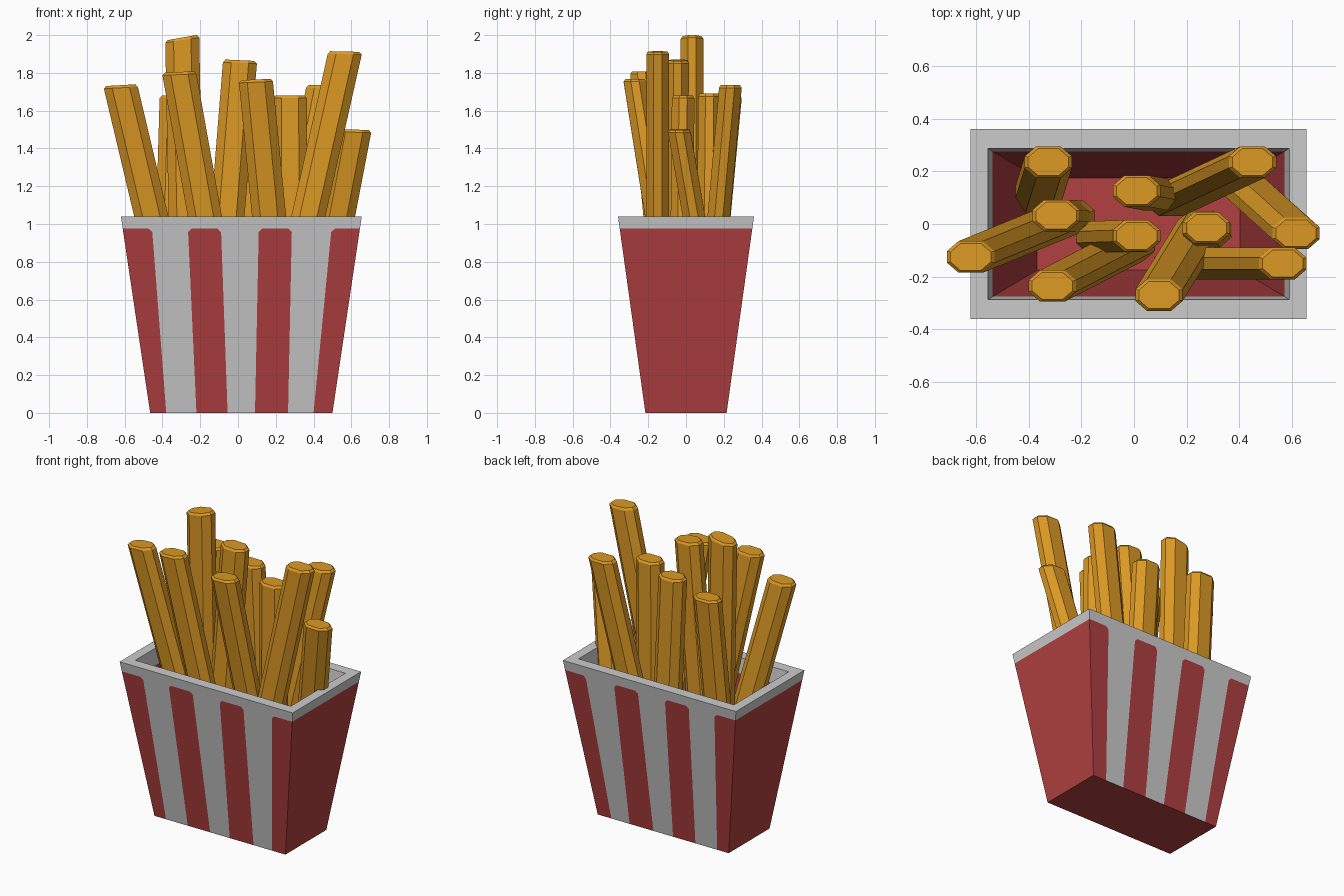
import bpy, bmesh

if "Cube" in bpy.data.objects:
    bpy.data.objects.remove(bpy.data.objects["Cube"])


def material(name, rgb):
    m = bpy.data.materials.new(name)
    m.diffuse_color = (*rgb, 1)
    m.use_nodes = True
    m.node_tree.nodes["Principled BSDF"].inputs["Base Color"].default_value = m.diffuse_color
    return m


RED = material("red card", (0.44, 0.05, 0.052))
WHITE = material("off white card", (0.6, 0.6, 0.6))
GOLD = material("golden potato", (0.72, 0.32, 0.018))


def make_object(name, faces, mats):
    """faces: list of (points, material index); welded into one closed mesh."""
    bm = bmesh.new()
    for pts, mi in faces:
        bm.faces.new([bm.verts.new(p) for p in pts]).material_index = mi
    bmesh.ops.remove_doubles(bm, verts=bm.verts[:], dist=0.0005)
    bmesh.ops.recalc_face_normals(bm, faces=bm.faces[:])
    me = bpy.data.meshes.new(name)
    bm.to_mesh(me)
    bm.free()
    for m in mats:
        me.materials.append(m)
    ob = bpy.data.objects.new(name, me)
    bpy.context.collection.objects.link(ob)
    return ob


# --- tapered box with striped front and back ---
CX, TOP, BAND, CUT = 0.0175, 1.04, 0.975, 0.018


def hx(z): return 0.4825 + 0.155 * z / TOP
def hy(z): return 0.215 + 0.145 * z / TOP


def ring(ax, ay, z):
    return [(CX + sx * ax, sy * ay, z) for sx, sy in ((-1, -1), (1, -1), (1, 1), (-1, 1))]


def wall(lower, upper, mi):
    return [([lower[i], lower[(i + 1) % 4], upper[(i + 1) % 4], upper[i]], mi) for i in range(4)]


low_x = [-0.38, -0.22, -0.055, 0.09, 0.265, 0.40]     # stripe edges at the base
high_x = [-0.455, -0.265, -0.09, 0.11, 0.285, 0.495]  # stripe edges below the rim

faces, base_edges = [], []
for s in (-1, 1):
    def p(x, z): return (x, s * hy(z), z)
    # each edge runs up the panel, nicking the top corner of the red stripe
    lines = [[p(CX - hx(0), 0), p(CX - hx(BAND), BAND)]]
    for i, (a, b) in enumerate(zip(low_x, high_x)):
        zc = BAND - CUT
        shift = -CUT if i % 2 == 0 else CUT
        lines.append([p(a, 0), p(a + (b - a) * zc / BAND, zc), p(b + shift, BAND)])
    lines.append([p(CX + hx(0), 0), p(CX + hx(BAND), BAND)])
    for i in range(7):
        faces.append((lines[i + 1] + lines[i][::-1], i % 2))
    faces.append(([l[-1] for l in lines] + [p(CX + hx(TOP), TOP), p(CX - hx(TOP), TOP)], 1))
    base_edges.append([l[0] for l in lines])
faces.append((base_edges[0] + base_edges[1][::-1], 0))

# plain red sides with rim band
r0, r1, r2 = [ring(hx(z), hy(z), z) for z in (0, BAND, TOP)]
for lo, up, mi in ((r0, r1, 0), (r1, r2, 1)):
    side = wall(lo, up, mi)
    faces += [side[1], side[3]]

# rim top, inner lip, inner walls and floor
i2 = ring(0.5725, 0.2875, TOP)
i1 = ring(0.5545, 0.276, 0.94)
i0 = ring(0.385, 0.175, 0.03)
faces += wall(r2, i2, 1) + wall(i2, i1, 1) + wall(i1, i0, 0) + [(i0, 0)]
make_object("striped_box", faces, [RED, WHITE])

# --- fries: chamfered bars lofted from base to top ---
SECTION = [(0.09, 0.022), (0.046, 0.06), (-0.046, 0.06), (-0.09, 0.022),
           (-0.09, -0.022), (-0.046, -0.06), (0.046, -0.06), (0.09, -0.022)]


def fry(i, top, base, tilt=0.0):
    def loop(c, scale, dz=0.0, t=0.0):
        return [(c[0] + x * scale, c[1] + y * scale, c[2] + dz + t * x) for x, y in SECTION]
    rings = [loop(base, 0.85), loop(base, 1, 0.015),
             loop(top, 1, -0.014, tilt), loop(top, 0.85, 0, tilt)]
    fs = [(rings[0], 0), (rings[-1], 0)]
    for a, b in zip(rings, rings[1:]):
        for k in range(8):
            n = (k + 1) % 8
            fs.append(([a[k], a[n], b[n], b[k]], 0))
    make_object(f"fry_{i}", fs, [GOLD])


# top centre, base centre, tilt of the end
FRIES = [
    ((-0.62, -0.125, 1.735), (-0.24, 0.03, 0.1), 0.05),
    ((-0.325, 0.235, 1.68), (-0.37, 0.09, 0.1), 0),
    ((-0.295, 0.032, 1.987), (-0.26, 0.03, 0.1), 0.15),
    ((-0.31, -0.235, 1.805), (-0.01, -0.08, 0.1), 0.04),
    ((0.01, -0.045, 1.867), (-0.13, -0.05, 0.1), -0.04),
    ((0.01, 0.125, 1.69), (0.09, 0.11, 0.1), 0),
    ((0.095, -0.27, 1.765), (0.255, -0.01, 0.1), 0.04),
    ((0.275, -0.015, 1.68), (0.28, -0.03, 0.1), 0),
    ((0.565, -0.15, 1.913), (0.165, -0.15, 0.1), -0.02),
    ((0.45, 0.235, 1.735), (0.14, 0.09, 0.1), 0),
    ((0.615, -0.035, 1.5), (0.41, 0.15, 0.4), -0.03),
]
for i, (top, base, tilt) in enumerate(FRIES, 1):
    fry(i, top, base, tilt)
